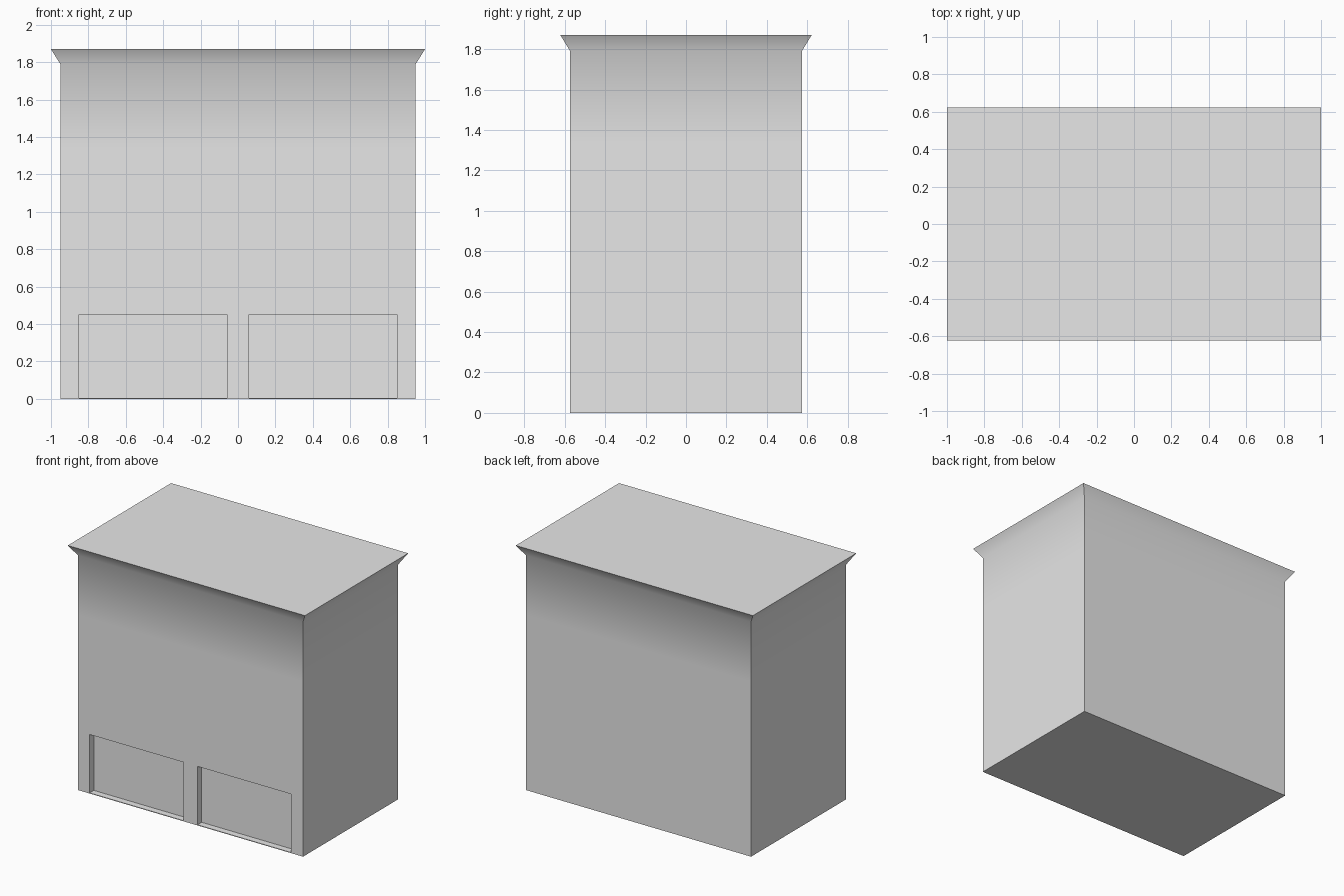
import bpy, bmesh, math

cube = bpy.data.objects.get("Cube")
if cube:
    bpy.data.objects.remove(cube, do_unlink=True)

grey = bpy.data.materials.new("plain_grey")
grey.use_nodes = True
COLOUR = (0.8, 0.8, 0.8, 1)
grey.diffuse_color = COLOUR
grey.node_tree.nodes["Principled BSDF"].inputs["Base Color"].default_value = COLOUR


def make_object(name, bm):
    bmesh.ops.recalc_face_normals(bm, faces=bm.faces)
    mesh = bpy.data.meshes.new(name)
    bm.to_mesh(mesh)
    bm.free()
    mesh.materials.append(grey)
    obj = bpy.data.objects.new(name, mesh)
    bpy.context.collection.objects.link(obj)
    return obj


def stacked_box(name, rings):
    """Closed box through rectangular rings (half x, half y, z)."""
    bm = bmesh.new()
    loops = [[bm.verts.new((sx * hx, sy * hy, z))
              for sx, sy in ((-1, -1), (1, -1), (1, 1), (-1, 1))]
             for hx, hy, z in rings]
    for low, high in zip(loops, loops[1:]):
        for i in range(4):
            j = (i + 1) % 4
            bm.faces.new((low[i], low[j], high[j], high[i]))
    bm.faces.new(loops[0])
    bm.faces.new(loops[-1])
    return make_object(name, bm)


# Walls with a flared cornice and flat roof
WALL_X, WALL_Y = 0.95, 0.573
building = stacked_box("building", [
    (WALL_X, WALL_Y, 0), (WALL_X, WALL_Y, 1.34),
    (WALL_X, WALL_Y, 1.79), (1.0, 0.622, 1.87)])

# Two recessed garage doors, cut into the front above a thin sill
DOOR_W, SILL, DOOR_TOP, DEPTH = 0.79, 0.005, 0.45, 0.05
for side in (-1, 1):
    bm = bmesh.new()
    bmesh.ops.create_cube(bm, size=1)
    bmesh.ops.scale(bm, vec=(DOOR_W, 2 * DEPTH, DOOR_TOP - SILL), verts=bm.verts)
    bmesh.ops.translate(bm, verts=bm.verts,
                        vec=(side * 0.455, -WALL_Y, (DOOR_TOP + SILL) / 2))
    cutter = make_object("door_cutter", bm)
    cutter.hide_render = True
    cut = building.modifiers.new("door_recess", 'BOOLEAN')
    cut.operation = 'DIFFERENCE'
    cut.solver = 'EXACT'
    cut.object = cutter
    bpy.context.view_layer.objects.active = building
    bpy.ops.object.modifier_apply(modifier=cut.name)
    bpy.data.objects.remove(cutter, do_unlink=True)

# Soft blend from wall into cornice, sharp corners elsewhere
bpy.ops.object.select_all(action='DESELECT')
building.select_set(True)
bpy.context.view_layer.objects.active = building
bpy.ops.object.shade_smooth_by_angle(angle=math.radians(40))
